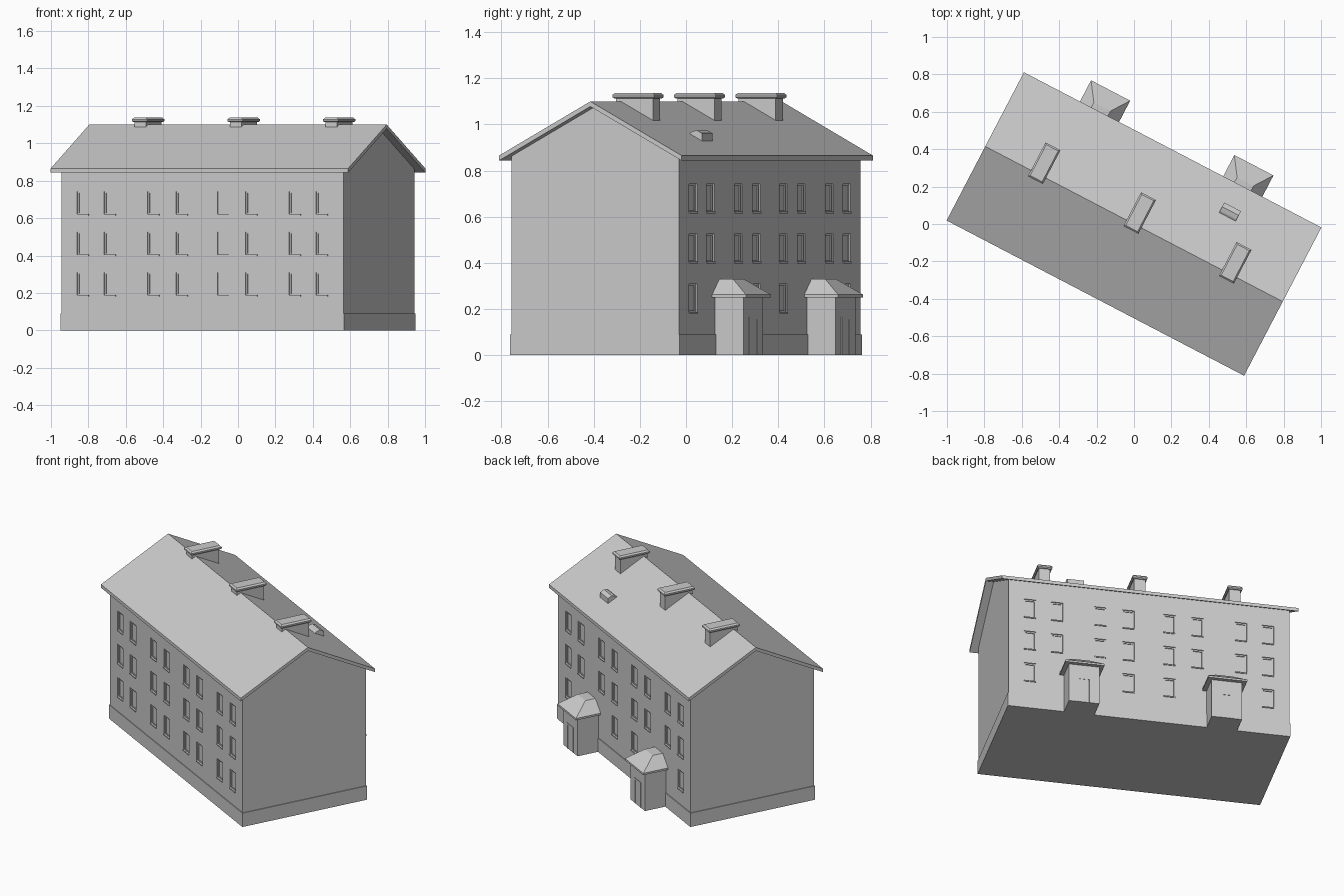
import bpy, bmesh, math
from mathutils import Matrix

if "Cube" in bpy.data.objects:
    bpy.data.objects.remove(bpy.data.objects["Cube"])

TURN = Matrix.Rotation(math.radians(-27.55), 4, 'Z')   # building sits diagonally
L, W = 0.85, 0.41          # wall half length / half width
RL, RW = 0.897, 0.447      # roof half length / half width


def finish(bm, name):
    bmesh.ops.recalc_face_normals(bm, faces=bm.faces)
    bm.transform(TURN)
    me = bpy.data.meshes.new(name)
    bm.to_mesh(me)
    bm.free()
    ob = bpy.data.objects.new(name, me)
    bpy.context.collection.objects.link(ob)
    return ob


def loft(bm, rings):
    """Closed solid through equally sized point rings."""
    vs = [[bm.verts.new(p) for p in r] for r in rings]
    n = len(vs[0])
    for a, b in zip(vs, vs[1:]):
        for i in range(n):
            bm.faces.new((a[i], a[(i + 1) % n], b[(i + 1) % n], b[i]))
    bm.faces.new(vs[0])
    bm.faces.new(vs[-1])


def rect(x0, x1, y0, y1, z):
    return [(x0, y0, z), (x1, y0, z), (x1, y1, z), (x0, y1, z)]


def box(bm, x0, x1, y0, y1, z0, z1):
    loft(bm, [rect(x0, x1, y0, y1, z0), rect(x0, x1, y0, y1, z1)])


def extrude_profile(bm, prof, half):
    loft(bm, [[(x, y, z) for y, z in prof] for x in (-half, half)])


# Gabled wall body
bm = bmesh.new()
extrude_profile(bm, [(-W, 0.0), (W, 0.0), (W, 0.864), (0, 1.08), (-W, 0.864)], L)
walls = finish(bm, "walls")

# Plinth band
bm = bmesh.new()
box(bm, -L - 0.005, L + 0.005, -W - 0.005, W + 0.005, 0, 0.09)
finish(bm, "plinth")

# Roof slab, with boxed eaves along both long sides
bm = bmesh.new()
extrude_profile(bm, [(-RW, 0.843), (-RW, 0.865), (0, 1.10), (RW, 0.865),
                     (RW, 0.843), (0, 1.078)], RL)
finish(bm, "roof")

# Windows: cut recesses, then fit frames, panes and sills
cut, frames, panes, sills = (bmesh.new() for _ in range(4))
cols = [s * u for u in (0.125, 0.295, 0.557, 0.72) for s in (-1, 1)]
HW, H, D, F = 0.036, 0.124, 0.014, 0.009


def slab(bm, x0, x1, side, d0, d1, z0, z1):
    """Box on a facade, d measured outwards from the wall plane."""
    y = sorted((side * (W + d0), side * (W + d1)))
    box(bm, x0, x1, y[0], y[1], z0, z1)


for side in (-1, 1):
    for row, z in enumerate((0.185, 0.402, 0.619)):
        for u in cols:
            if side == 1 and row == 0 and 0.2 < abs(u) < 0.6:
                continue                      # entrance porches stand here
            slab(cut, u - HW, u + HW, side, -D, 0.02, z, z + H)
            slab(sills, u - HW, u + HW, side, -D, 0.005, z - 0.004, z + 0.003)
            for a, b in ((-HW, -HW + F), (HW - F, HW)):
                slab(frames, u + a, u + b, side, -D, -0.006, z, z + H)
            for a, b in ((0.003, F), (H - F, H)):
                slab(frames, u - HW + F, u + HW - F, side, -D, -0.006, z + a, z + b)
            slab(panes, u - HW + F, u + HW - F, side, -D - 0.003, -0.011,
                 z + F, z + H - F)

cutter = finish(cut, "window_cutter")
cutter.hide_render = True
mod = walls.modifiers.new("recesses", 'BOOLEAN')
mod.operation, mod.object, mod.solver = 'DIFFERENCE', cutter, 'EXACT'
bpy.context.view_layer.objects.active = walls
walls.select_set(True)
bpy.ops.object.modifier_apply(modifier=mod.name)
bpy.data.objects.remove(cutter)
finish(frames, "window_frames")
finish(panes, "window_panes")
finish(sills, "window_sills")

# Entrance porches on the back, each with hipped flat-topped roof and door
for i, u in enumerate((0.423, -0.441)):
    bm = bmesh.new()
    box(bm, u - 0.092, u + 0.092, W - 0.01, 0.55, 0, 0.258)
    finish(bm, f"porch_walls_{i + 1}")
    bm = bmesh.new()
    loft(bm, [rect(u - 0.118, u + 0.118, W - 0.01, 0.575, 0.250),
              rect(u - 0.118, u + 0.118, W - 0.01, 0.575, 0.262),
              rect(u - 0.05, u + 0.05, W - 0.01, 0.477, 0.330)])
    finish(bm, f"porch_roof_{i + 1}")
    bm = bmesh.new()
    for a, b in ((-0.04, -0.03), (0.03, 0.04)):
        box(bm, u + a, u + b, 0.545, 0.553, 0, 0.165)
    box(bm, u - 0.03, u + 0.03, 0.545, 0.553, 0.155, 0.165)
    box(bm, u - 0.03, u + 0.03, 0.545, 0.551, 0, 0.155)
    finish(bm, f"porch_door_{i + 1}")

# Chimneys with chamfered caps, set just behind the ridge
for i, u in enumerate((-0.576, 0, 0.576)):
    bm = bmesh.new()
    box(bm, u - 0.034, u + 0.034, -0.025, 0.156, 0.99, 1.116)
    finish(bm, f"chimney_{i + 1}")
    bm = bmesh.new()
    loft(bm, [rect(u - a, u + a, 0.066 - b, 0.066 + b, z) for a, b, z in
              ((0.039, 0.096, 1.113), (0.045, 0.102, 1.119),
               (0.045, 0.102, 1.128), (0.036, 0.093, 1.137))])
    finish(bm, f"chimney_cap_{i + 1}")

# Small roof hatch on the back slope
bm = bmesh.new()
prof = [(0.25, 0.95), (0.325, 0.915), (0.325, 0.962), (0.30, 0.975), (0.275, 0.968)]
loft(bm, [[(x, y, z) for y, z in prof] for x in (0.375, 0.475)])
finish(bm, "roof_hatch")
